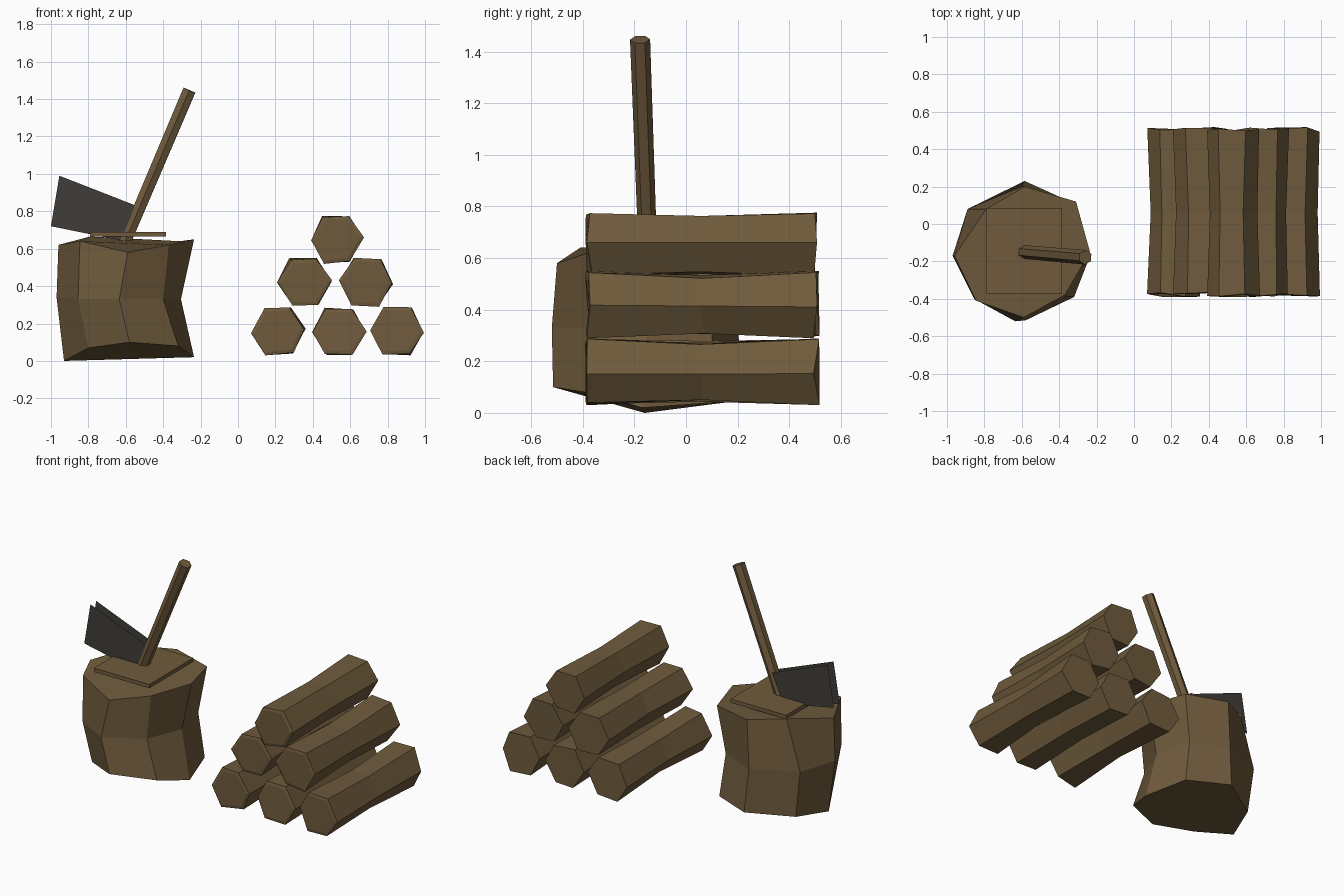
import bpy, bmesh, math, random
from mathutils import Vector

if "Cube" in bpy.data.objects:
    bpy.data.objects.remove(bpy.data.objects["Cube"])

random.seed(4)


def make_material(name, rgb):
    m = bpy.data.materials.new(name)
    m.diffuse_color = (*rgb, 1)
    m.use_nodes = True
    m.node_tree.nodes["Principled BSDF"].inputs["Base Color"].default_value = m.diffuse_color
    return m


WOOD = make_material("brown wood", (0.16, 0.105, 0.046))
IRON = make_material("dark iron", (0.052, 0.046, 0.040))


def finish(name, bm, mat, fix_normals=True):
    if fix_normals:
        bmesh.ops.recalc_face_normals(bm, faces=bm.faces)
    me = bpy.data.meshes.new(name)
    bm.to_mesh(me)
    bm.free()
    me.materials.append(mat)
    ob = bpy.data.objects.new(name, me)
    bpy.context.collection.objects.link(ob)
    return ob


def loft(bm, rings):
    """Skin a list of point rings and cap both ends; returns the two caps."""
    vs = [[bm.verts.new(p) for p in r] for r in rings]
    n = len(vs[0])
    for a, b in zip(vs, vs[1:]):
        for i in range(n):
            j = (i + 1) % n
            bm.faces.new((a[i], a[j], b[j], b[i]))
    return bm.faces.new(vs[0][::-1]), bm.faces.new(vs[-1])


# Chopping block: three uneven eight-sided rings (W, SW, S, SE, E, NE, N, NW)
bottom = [(-.93, -.16, .00), (-.80, -.38, .07), (-.58, -.515, .10), (-.32, -.39, .08),
          (-.235, -.17, .02), (-.32, .11, .04), (-.585, .23, .05), (-.85, .07, .03)]
middle = [(-.97, -.17, .34), (-.855, -.40, .33), (-.635, -.52, .33), (-.40, -.38, .33),
          (-.305, -.15, .33), (-.36, .10, .33), (-.60, .20, .33), (-.89, .08, .34)]
top = [(-.96, -.17, .62), (-.845, -.41, .64), (-.59, -.50, .58), (-.37, -.38, .62),
       (-.235, -.15, .65), (-.31, .12, .64), (-.585, .20, .65), (-.79, .08, .665)]
bm = bmesh.new()
loft(bm, [bottom, middle, top])
finish("chopping_block", bm, WOOD)

# Square board lying on the block
bm = bmesh.new()
x0, x1, y0, y1 = -.79, -.385, -.375, .085
loft(bm, [[(x0, y0, z), (x1, y0, z), (x1, y1, z), (x0, y1, z)] for z in (.665, .69)])
finish("board", bm, WOOD)

# Axe handle: leaning six-sided rod
a, b = Vector((-.62, -.147, .60)), Vector((-.26, -.178, 1.447))
d = (b - a).normalized()
u = Vector((0, 1, 0)).cross(d).normalized()
v = d.cross(u)
bm = bmesh.new()
loft(bm, [[c + r * (u * math.cos(k * math.pi / 3 + .5) + v * math.sin(k * math.pi / 3 + .5))
           for k in range(6)] for c, r in ((a, .036), (b, .039))])
finish("axe_handle", bm, WOOD)

# Axe head: two thin upright cheeks, open between them
bm = bmesh.new()
profile = [(-1.0, .72), (-.63, .645), (-.545, .83), (-.955, .99)]
for y, step in ((-.175, 1), (-.115, -1)):
    bm.faces.new([bm.verts.new((x, y, z)) for x, z in profile[::step]])
finish("axe_head", bm, IRON, fix_normals=False)


# Log pile: six-sided logs, slightly waisted and uneven, with a rim on the front end
def log(name, cx, cz, turn):
    def jit(s):
        return random.uniform(-s, s)
    rings = []
    for y, r, sy in ((-.375, .142, .014), (.06, .128, .01), (.505, .142, .014)):
        rings.append([(cx + r * math.cos(t) + jit(.006), y + jit(sy), cz + r * math.sin(t) + jit(.006))
                      for t in (k * math.pi / 3 + turn for k in range(6))])
    bm = bmesh.new()
    front, back = loft(bm, rings)
    bmesh.ops.recalc_face_normals(bm, faces=bm.faces)
    bmesh.ops.inset_region(bm, faces=[front], thickness=.02, depth=.004)
    finish(name, bm, WOOD)


pile = [(.215, .16, .06), (.54, .158, .0), (.85, .16, -.03),
        (.355, .425, .03), (.685, .42, -.05), (.528, .65, .04)]
for i, (x, z, t) in enumerate(pile, 1):
    log(f"log_{i}", x, z, t)
